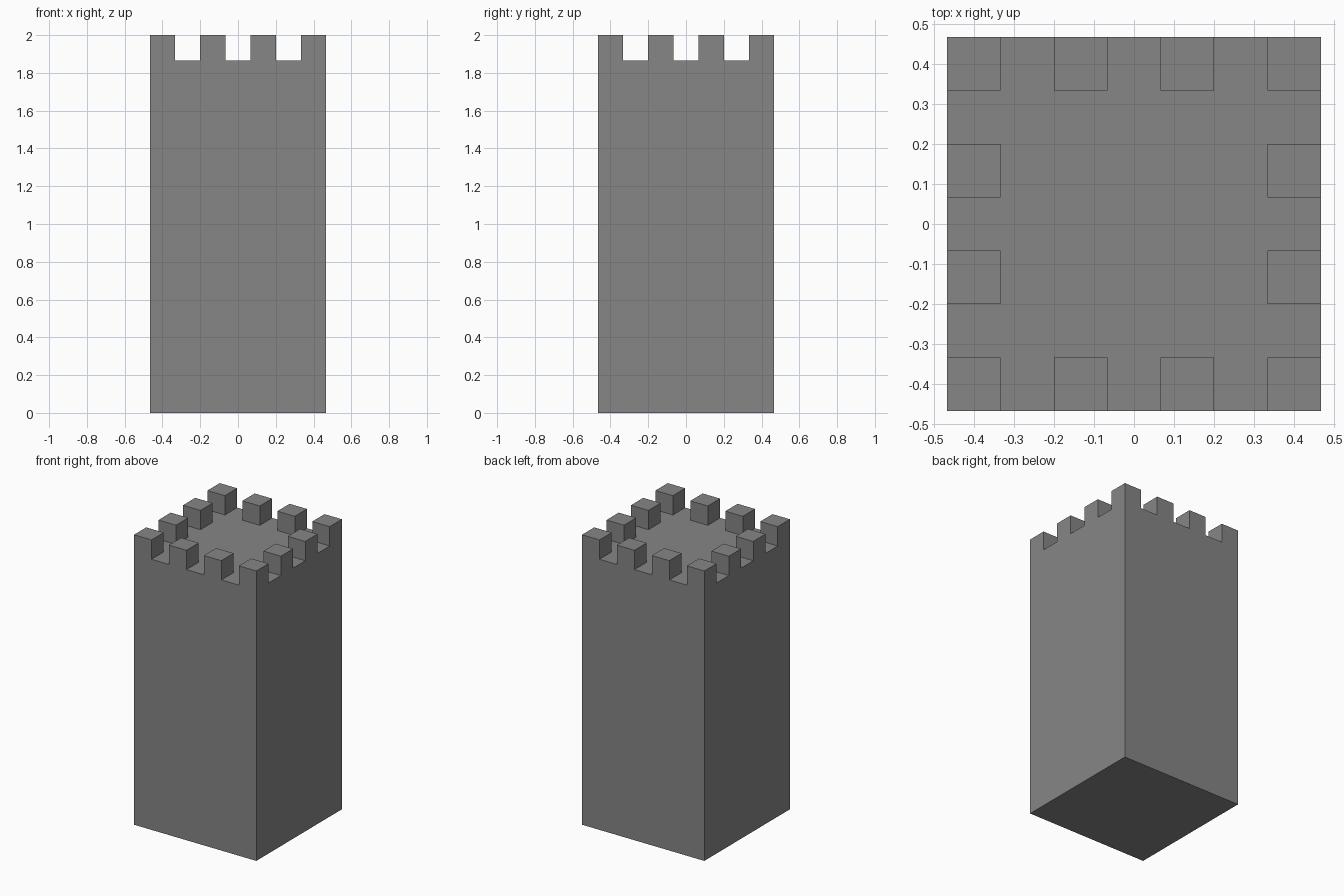
import bpy
import bmesh

cube = bpy.data.objects.get("Cube")
if cube:
    bpy.data.objects.remove(cube, do_unlink=True)

UNIT = 2 / 15            # side of one battlement block
CELLS = 7                # blocks and gaps along each side
HALF = UNIT * CELLS / 2
ROOF = UNIT * 14

stone = bpy.data.materials.new("grey stone")
stone.use_nodes = True
colour = (0.24, 0.24, 0.24, 1)
stone.diffuse_color = colour
stone.node_tree.nodes["Principled BSDF"].inputs["Base Color"].default_value = colour

# Roof: a grid with one cell per block or gap
bm = bmesh.new()
bmesh.ops.create_grid(bm, x_segments=CELLS, y_segments=CELLS, size=HALF)
bmesh.ops.translate(bm, vec=(0, 0, ROOF), verts=bm.verts)
roof = list(bm.faces)

# Walls: the roof outline drawn down to the ground and closed with a base
rim = [e for e in bm.edges if e.is_boundary]
walls = bmesh.ops.extrude_edge_only(bm, edges=rim)["geom"]
for v in walls:
    if isinstance(v, bmesh.types.BMVert):
        v.co.z = 0
bmesh.ops.holes_fill(bm, edges=[e for e in bm.edges if e.is_boundary], sides=0)

# Battlements: raise every second cell around the edge
blocks = []
for face in roof:
    centre = face.calc_center_median()
    col, row = (int((c + HALF) / UNIT) for c in centre.xy)
    on_edge = col in (0, CELLS - 1) or row in (0, CELLS - 1)
    if on_edge and col % 2 == 0 and row % 2 == 0:
        blocks.append(face)
for face in bmesh.ops.extrude_discrete_faces(bm, faces=blocks)["faces"]:
    bmesh.ops.translate(bm, vec=(0, 0, UNIT), verts=face.verts)

# Merge flat neighbours into clean faces
bmesh.ops.recalc_face_normals(bm, faces=bm.faces)
bmesh.ops.dissolve_limit(bm, angle_limit=0.01, verts=bm.verts, edges=bm.edges)

mesh = bpy.data.meshes.new("castle_tower")
bm.to_mesh(mesh)
bm.free()
mesh.materials.append(stone)
tower = bpy.data.objects.new("castle_tower", mesh)
bpy.context.collection.objects.link(tower)
